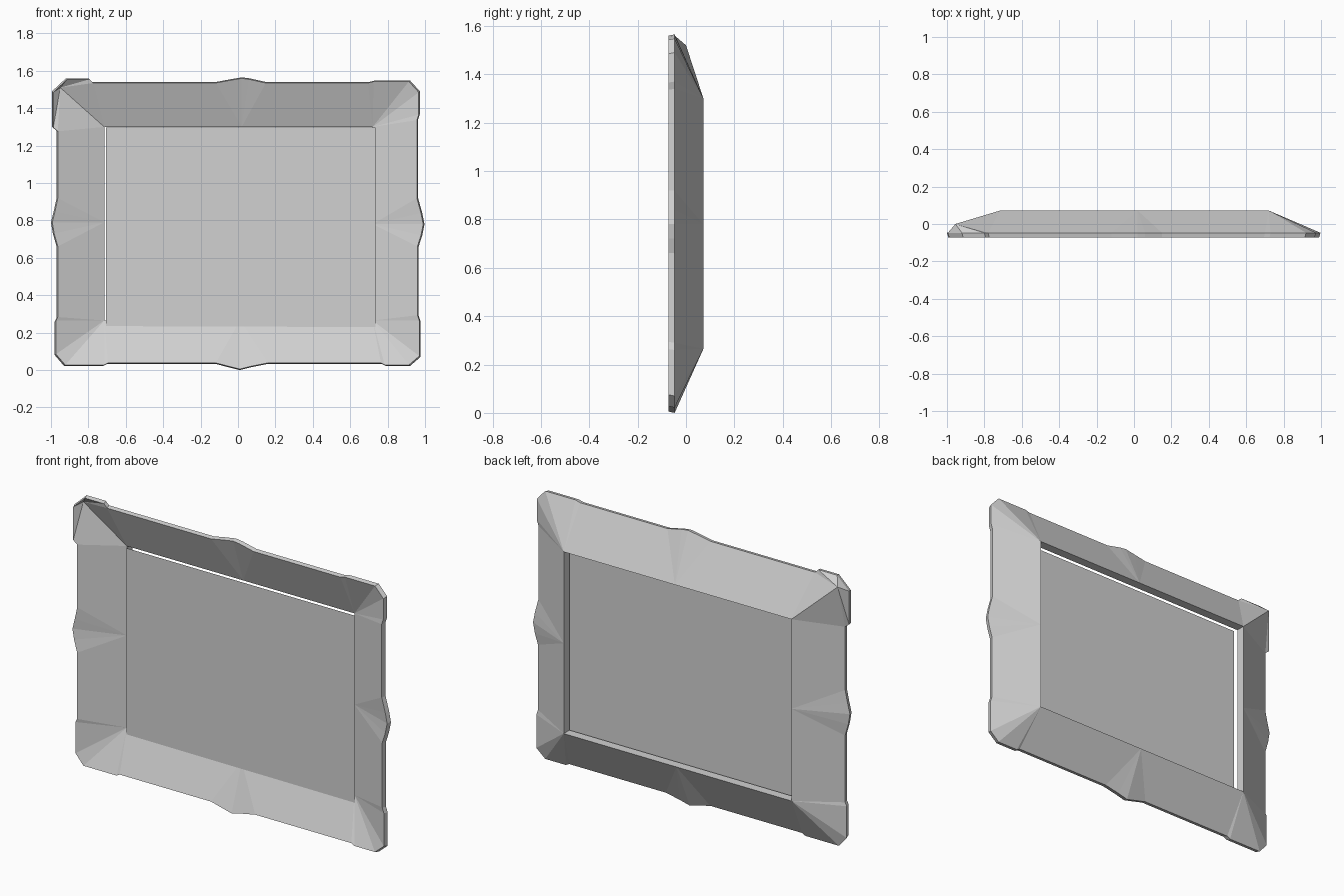
import bpy
import bmesh
from mathutils import Vector

# Remove the default object
default_cube = bpy.data.objects.get("Cube")
if default_cube:
    bpy.data.objects.remove(default_cube, do_unlink=True)

# Single colour shared by all parts
grey = bpy.data.materials.new("plain_grey")
grey.use_nodes = True
colour = (0.64, 0.64, 0.64, 1)
grey.diffuse_color = colour
grey.node_tree.nodes["Principled BSDF"].inputs["Base Color"].default_value = colour


def make_object(name, bm):
    """Turn a bmesh into a flat shaded grey object."""
    mesh = bpy.data.meshes.new(name)
    bm.to_mesh(mesh)
    bm.free()
    mesh.materials.append(grey)
    obj = bpy.data.objects.new(name, mesh)
    bpy.context.collection.objects.link(obj)
    return obj


# Opening: four corners and four side centres, clockwise from the upper -x corner
LEFT, RIGHT, BOTTOM, TOP = -0.715, 0.72, 0.265, 1.3
opening = [(LEFT, TOP), (0.02, TOP), (RIGHT, TOP), (RIGHT, 0.78),
           (RIGHT, BOTTOM), (0.01, BOTTOM), (LEFT, BOTTOM), (LEFT, 0.79)]

# Carved outer edge: one run of points fanning out from each opening point
outline = [
    [(-0.97, 1.28), (-0.995, 1.3), (-0.995, 1.49), (-0.92, 1.56), (-0.8, 1.56), (-0.78, 1.54)],
    [(-0.12, 1.54), (-0.04, 1.555), (0.02, 1.565), (0.06, 1.56), (0.15, 1.54)],
    [(0.7, 1.54), (0.73, 1.548), (0.92, 1.548), (0.973, 1.49), (0.973, 1.37), (0.963, 1.34)],
    [(0.963, 0.92), (0.985, 0.84), (0.997, 0.78), (0.985, 0.72), (0.966, 0.66)],
    [(0.966, 0.29), (0.976, 0.26), (0.976, 0.07), (0.92, 0.022), (0.79, 0.022), (0.77, 0.033)],
    [(0.16, 0.033), (0.07, 0.015), (0.01, 0), (-0.05, 0.015), (-0.12, 0.033)],
    [(-0.7, 0.033), (-0.72, 0.022), (-0.93, 0.022), (-0.98, 0.08), (-0.98, 0.26), (-0.97, 0.28)],
    [(-0.97, 0.66), (-0.99, 0.73), (-1, 0.79), (-0.985, 0.85), (-0.97, 0.92)],
]

# Depths of the frame section, front to back
RIM_FRONT, RIM_BACK, LIP_FRONT, LIP_BACK = -0.072, -0.047, 0.02, 0.072
MIDDLE = Vector((0, 0.785))


def ring(bm, points, depth, scale=1.0):
    verts = []
    for point in points:
        p = MIDDLE + (Vector(point) - MIDDLE) * scale
        verts.append(bm.verts.new((p.x, depth, p.y)))
    return verts


def slope(bm, outer, inner, owner, peak):
    """Bridge the carved edge to the opening, with a dented first corner."""
    tip = bm.verts.new(peak)
    for i, vert in enumerate(outer):
        j = (i + 1) % len(outer)
        a, b = owner[i], owner[j]
        if a != b:
            bm.faces.new((vert, outer[j], inner[b], inner[a]))
        else:
            bm.faces.new((vert, outer[j], tip if a == 0 else inner[a]))
    corner = [v for v, g in zip(outer, owner) if g == 0]
    bm.faces.new((corner[0], tip, inner[0]))
    bm.faces.new((tip, corner[-1], inner[0]))


def bridge(bm, first, second):
    for i in range(len(first)):
        j = (i + 1) % len(first)
        bm.faces.new((first[i], first[j], second[j], second[i]))


# Frame: front slope, rim, back slope and inner lip
bm = bmesh.new()
edge = [p for run in outline for p in run]
owner = [g for g, run in enumerate(outline) for p in run]
rim_front = ring(bm, edge, RIM_FRONT, 0.993)
rim_back = ring(bm, edge, RIM_BACK)
lip_front = ring(bm, opening, LIP_FRONT)
lip_back = ring(bm, opening, LIP_BACK)
slope(bm, rim_front, lip_front, owner, (-0.95, -0.035, 1.51))
slope(bm, rim_back, lip_back, owner, (-0.955, 0.0, 1.52))
bridge(bm, rim_front, rim_back)
bridge(bm, lip_front, lip_back)
bmesh.ops.recalc_face_normals(bm, faces=bm.faces)
make_object("frame", bm)

# Picture panel: a thin sheet just in front of the opening
bm = bmesh.new()
sheet = ring(bm, [(-0.706, 0.235), (0.735, 0.23), (0.735, 1.296), (-0.706, 1.296)], 0.005)
bm.faces.new(sheet)
make_object("picture_panel", bm)
